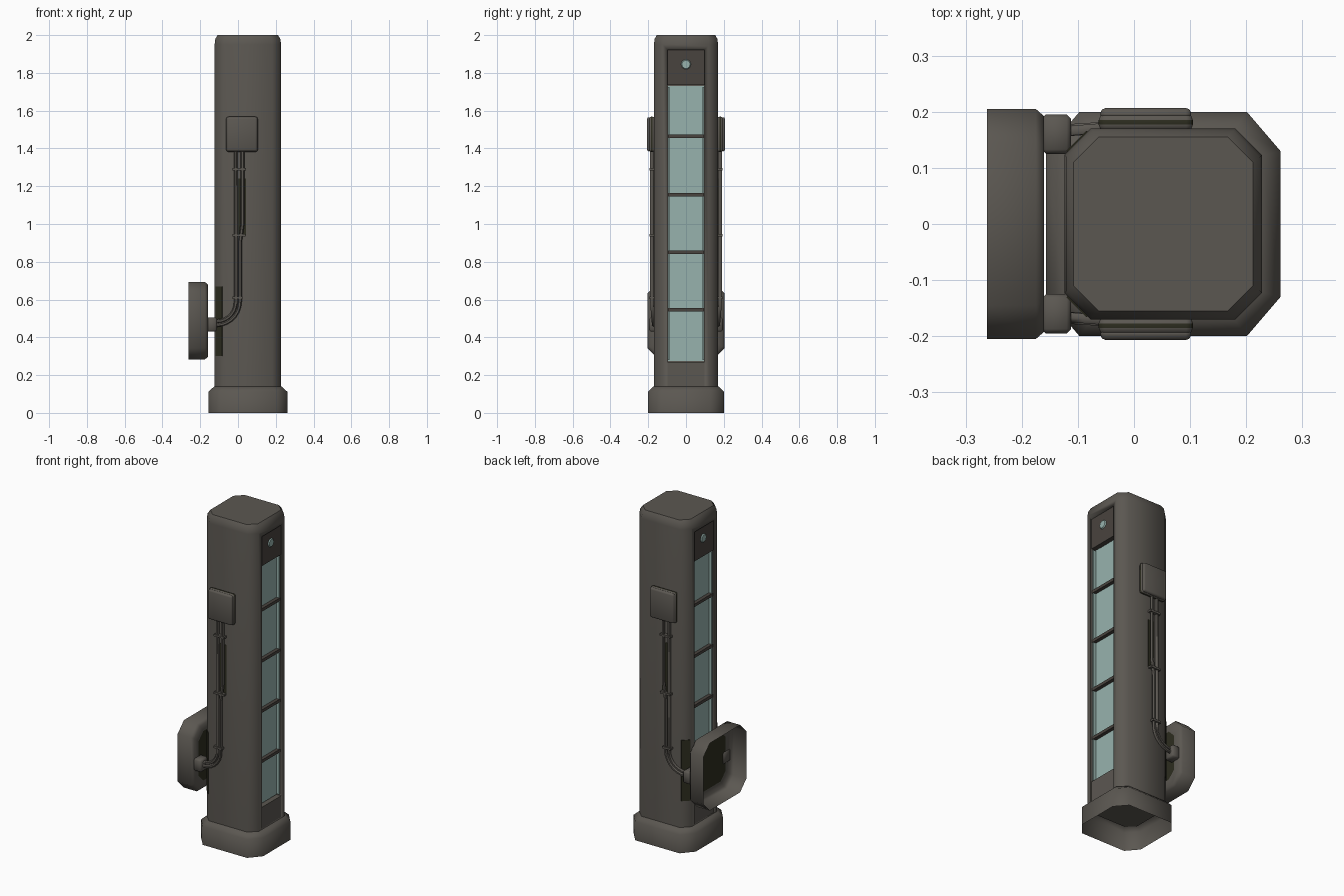
import bpy, bmesh, math
from mathutils import Vector

if "Cube" in bpy.data.objects:
    bpy.data.objects.remove(bpy.data.objects["Cube"])

def mat(name, c):
    m = bpy.data.materials.new(name)
    m.diffuse_color = (*c, 1)
    m.use_nodes = True
    m.node_tree.nodes["Principled BSDF"].inputs["Base Color"].default_value = m.diffuse_color
    return m

GREY = mat("warm grey metal", (0.105, 0.096, 0.083))
TRIM = mat("dark grey trim", (0.066, 0.057, 0.049))
DARK = mat("dark olive grime", (0.026, 0.026, 0.014))
GLASS = mat("pale teal glass", (0.31, 0.45, 0.42))
CX = 0.052  # column centre in x

def finish(name, bm, mats, angle=50, recalc=True):
    if recalc:
        bmesh.ops.recalc_face_normals(bm, faces=bm.faces[:])
    me = bpy.data.meshes.new(name)
    bm.to_mesh(me)
    bm.free()
    for m in mats:
        me.materials.append(m)
    ob = bpy.data.objects.new(name, me)
    bpy.context.collection.objects.link(ob)
    bpy.ops.object.select_all(action='DESELECT')
    ob.select_set(True)
    bpy.context.view_layer.objects.active = ob
    bpy.ops.object.shade_smooth_by_angle(angle=math.radians(angle))
    return ob

def octagon(hx, hy, cx, cy):
    """Chamfered rectangle outline, half sizes hx, hy and chamfers cx, cy."""
    return [(hx, -hy + cy), (hx, hy - cy), (hx - cx, hy), (-hx + cx, hy),
            (-hx, hy - cy), (-hx, -hy + cy), (-hx + cx, -hy), (hx - cx, -hy)]

def loft(name, rings, mats, start_cap, end_cap, end_mat=0):
    bm = bmesh.new()
    vs = [[bm.verts.new(p) for p in r] for r in rings]
    n = len(rings[0])
    for a, b in zip(vs, vs[1:]):
        for i in range(n):
            bm.faces.new((a[i], a[(i + 1) % n], b[(i + 1) % n], b[i]))
    if start_cap:
        bm.faces.new(vs[0][::-1])
    if end_cap:
        bm.faces.new(vs[-1]).material_index = end_mat
    return finish(name, bm, mats)

def box(name, lo, hi, m, bevel=0.0, rot=0.0, mats=None, rule=None, seg=2):
    lo, hi = Vector(lo), Vector(hi)
    bm = bmesh.new()
    bmesh.ops.create_cube(bm, size=1)
    d = [abs(v) for v in hi - lo]
    for v in bm.verts:
        v.co = Vector([v.co[i] * d[i] for i in range(3)])
    if bevel:
        bmesh.ops.bevel(bm, geom=bm.edges[:], offset=bevel, segments=seg,
                        affect='EDGES', profile=0.5)
    bm.normal_update()
    if rule:
        for f in bm.faces:
            f.material_index = rule(f)
    ob = finish(name, bm, mats or [m])
    ob.location = (lo + hi) / 2
    ob.rotation_euler.z = rot
    return ob

def tube(name, pts, r, m):
    cu = bpy.data.curves.new(name, 'CURVE')
    cu.dimensions = '3D'
    cu.bevel_depth = r
    cu.bevel_resolution = 1
    sp = cu.splines.new('POLY')
    sp.points.add(len(pts) - 1)
    for p, q in zip(sp.points, pts):
        p.co = (*q, 1)
    cu.materials.append(m)
    ob = bpy.data.objects.new(name, cu)
    bpy.context.collection.objects.link(ob)
    bpy.ops.object.select_all(action='DESELECT')
    ob.select_set(True)
    bpy.context.view_layer.objects.active = ob
    bpy.ops.object.convert(target='MESH')
    bpy.ops.object.shade_smooth_by_angle(angle=math.radians(60))

def zring(hx, hy, cx, cy, z):
    return [(CX + x, y, z) for x, y in octagon(hx, hy, cx, cy)]

# Column with softened top
column = loft("column", [zring(.176, .17, .047, .047, .13), zring(.176, .17, .047, .047, 1.95),
                         zring(.172, .166, .047, .047, 1.98), zring(.16, .155, .045, .045, 2.0)],
              [GREY], True, True)
# Window channels cut into both x sides
for s in (1, -1):
    x0, x1 = CX + s * .138, CX + s * .25
    cut = box("channel_cutter", (min(x0, x1), -.097, .141), (max(x0, x1), .097, 1.92), GREY)
    cut.hide_render = True
    cut.hide_viewport = True
    md = column.modifiers.new("channel", 'BOOLEAN')
    md.object = cut
    md.solver = 'EXACT'

# Foot: open underneath
loft("foot", [zring(.209, .2, .06, .07, 0), zring(.209, .2, .06, .07, .112),
              zring(.178, .172, .05, .05, .14), zring(.16, .155, .045, .045, .14)],
     [GREY], False, False)

# Window strips on both x sides
for s in (1, -1):
    side = "right" if s > 0 else "left"

    def slab(name, a, b, y0, y1, z0, z1, m):
        xs = sorted((CX + s * a, CX + s * b))
        return box(f"{side}_{name}", (xs[0], y0, z0), (xs[1], y1, z1), m)

    slab("lower_panel", .13, .170, -.097, .097, .14, .27, GREY)
    slab("upper_panel", .13, .168, -.097, .097, 1.735, 1.92, TRIM)
    edges = [.27, .545, .85, 1.155, 1.465, 1.735]
    for z in edges[1:-1]:
        slab("window_bar", .13, .166, -.096, .096, z - .009, z + .009, TRIM)
    for z0, z1 in zip(edges, edges[1:]):
        slab("window_pane", .13, .145, -.094, .094, z0 + .005, z1 - .005, GLASS)
        for y in (-.0915, .0915):  # glazed reveals
            slab("window_reveal", .14, .163, y - .004, y + .004, z0 + .009, z1 - .009, GLASS)
    # Round lamp
    bm = bmesh.new()
    bmesh.ops.create_cone(bm, cap_ends=True, segments=10, radius1=.028, radius2=.022, depth=.008)
    lamp = finish(f"{side}_lamp", bm, [GLASS], 30)
    lamp.rotation_euler.y = s * math.pi / 2
    lamp.location = (CX + s * .17, 0, 1.845)

# Open-backed hood on the left: chamfered shell with grimy centre
def xring(h, c, x):
    return [(x, a, .488 + b) for a, b in octagon(h, h, c, c)]
loft("hood", [xring(.205, .06, -.262), xring(.205, .06, -.175), xring(.192, .056, -.16),
              xring(.15, .045, -.16)], [GREY, DARK], False, True, 1)

# Side equipment, same on front and back
for s in (-1, 1):
    side = "front" if s < 0 else "back"

    def sbox(name, x0, x1, y0, y1, z0, z1, m, **k):
        ys = sorted((s * y0, s * y1))
        return box(f"{side}_{name}", (x0, ys[0], z0), (x1, ys[1], z1), m, **k)

    # Junction box: grey lid, dark edges
    sbox("junction_box_body", -.063, .105, .165, .197, 1.382, 1.568, DARK, bevel=.012,
         mats=[GREY, DARK], rule=lambda f: int(abs(f.normal.y) < .3))
    sbox("junction_box_lid", -.06, .102, .185, .207, 1.385, 1.565, GREY, bevel=.01)

    # Twin pipes bending towards the hood
    for name, xt, xb, zb, y in (("inner_pipe", -.012, -.012, .485, .178),
                                ("outer_pipe", .024, .010, .465, .181)):
        pts = [(xt, s * y, 1.40), (xt, s * y, 1.0), (xb, s * y, .9)]
        r = .125 if name == "outer_pipe" else .1
        for i in range(8):
            a = math.pi / 2 * i / 7
            pts.append((xb - r + r * math.cos(a), s * (y - .012 * i / 7), zb + r - r * math.sin(a)))
        pts.append((-.14, s * (y - .012), zb))
        tube(f"{side}_{name}", pts, .010, GREY)
    # Pipe clamps
    for z, x0, x1 in ((1.29, -.028, .042), (.94, -.028, .04), (.61, -.03, .025)):
        sbox("pipe_clamp", x0, x1, .168, .193, z - .006, z + .006, GREY)
    # Fitting between hood and column
    sbox("pipe_fitting", -.165, -.112, .125, .195, .43, .505, GREY, bevel=.008, seg=1)
    # Grime behind the pipes and the hood
    sbox("pipe_grime", .0, .042, .168, .1715, .94, 1.24, DARK)
    patch = sbox("hood_grime", -.128, -.078, .1445, .1505, .30, .67, DARK)
    patch.rotation_euler.z = s * math.pi / 4
    patch.location = (-.1005, s * .1465, .485)
